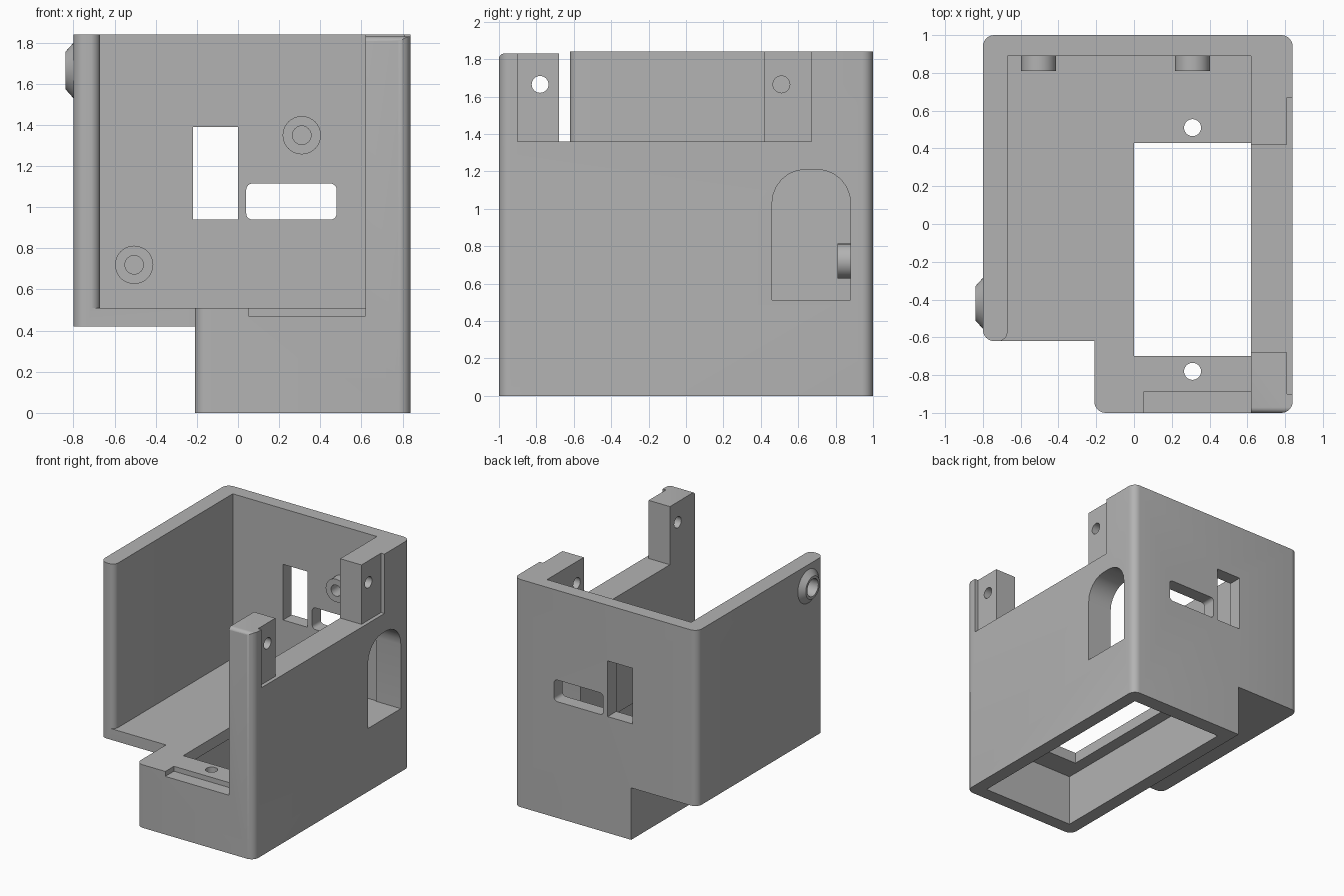
import bpy, bmesh, math
from mathutils import Matrix, Vector

cube = bpy.data.objects.get("Cube")
if cube:
    bpy.data.objects.remove(cube, do_unlink=True)

grey = bpy.data.materials.new("plain grey")
grey.use_nodes = True
GREY = (0.45, 0.45, 0.45, 1)
grey.diffuse_color = GREY
grey.node_tree.nodes["Principled BSDF"].inputs["Base Color"].default_value = GREY


def make_object(name, bm):
    bmesh.ops.recalc_face_normals(bm, faces=bm.faces)
    mesh = bpy.data.meshes.new(name)
    bm.to_mesh(mesh)
    bm.free()
    ob = bpy.data.objects.new(name, mesh)
    bpy.context.collection.objects.link(ob)
    return ob


def fillet(points, steps=6):
    """Round each (u, v, radius) right-angled corner of a closed outline."""
    out = []
    for i, (u, v, r) in enumerate(points):
        p = Vector((u, v))
        if not r:
            out.append(p)
            continue
        before = (Vector(points[i - 1][:2]) - p).normalized()
        after = (Vector(points[(i + 1) % len(points)][:2]) - p).normalized()
        centre = p + (before + after) * r
        for s in range(steps + 1):
            a = math.pi / 2 * s / steps
            out.append(centre - after * r * math.cos(a) - before * r * math.sin(a))
    return out


def prism(name, points, lo, hi, axis="z"):
    place = {"x": lambda u, v, w: (w, u, v),
             "y": lambda u, v, w: (u, w, v),
             "z": lambda u, v, w: (u, v, w)}[axis]
    bm = bmesh.new()
    face = bm.faces.new([bm.verts.new(place(p[0], p[1], lo)) for p in points])
    new = bmesh.ops.extrude_face_region(bm, geom=[face])["geom"]
    bmesh.ops.translate(bm, vec=place(0, 0, hi - lo),
                        verts=[g for g in new if isinstance(g, bmesh.types.BMVert)])
    return make_object(name, bm)


def rect(u0, u1, v0, v1, low=0, top=0):
    return fillet([(u0, v0, low), (u1, v0, low), (u1, v1, top), (u0, v1, top)])


def circle(u, v, r, n=32):
    return [(u + r * math.cos(math.tau * i / n), v + r * math.sin(math.tau * i / n))
            for i in range(n)]


def combine(body, tool, operation="DIFFERENCE"):
    tool.hide_render = True
    mod = body.modifiers.new("combine", "BOOLEAN")
    mod.operation, mod.solver, mod.object = operation, "EXACT", tool
    bpy.context.view_layer.objects.active = body
    bpy.ops.object.modifier_apply(modifier=mod.name)
    bpy.data.objects.remove(tool, do_unlink=True)


# Solid housing block with rounded upright corners
R = 0.06
housing = prism("housing", fillet([
    (-0.80, -0.62, R), (-0.21, -0.62, 0), (-0.21, -1, R),
    (0.84, -1, R), (0.84, 1, R), (-0.80, 1, R)]), 0, 1.84)

# Step under the left side
combine(housing, prism("step", rect(-1, -0.21, -1.2, 1.2), -0.2, 0.42))

# Open compartment, with the front end of the left wall rounded
combine(housing, prism("compartment", fillet([
    (0.62, 0.89, 0), (-0.67, 0.89, 0), (-0.67, -0.621, 0.05),
    (-0.725, -0.621, 0), (-0.725, -1.5, 0), (0.62, -1.5, 0)]), 0.51, 2.1))

# Hollow base and the floor opening above it
combine(housing, prism("base_hollow", rect(-0.10, 0.73, -0.89, 0.88), -0.2, 0.42))
combine(housing, prism("floor_opening", rect(0, 0.62, -0.70, 0.43), 0.3, 0.6))

# Shallow ledge at the front of the base
combine(housing, prism("front_ledge", rect(0.05, 0.62, -1.2, -0.89), 0.47, 0.6))

# Lowered right wall between two posts, and the thin outer recess on the posts
combine(housing, prism("wall_gap", rect(0.5, 1, -0.68, 0.42), 1.36, 2.1))
combine(housing, prism("post_recess", rect(0.81, 1, -0.90, 0.67), 1.36, 2.1))

# Rounded top of the front post
combine(housing, prism("post_top", fillet([
    (-1.2, 1.7, 0), (-1.001, 1.7, 0), (-1.001, 1.83, 0.03),
    (-0.6, 1.83, 0), (-0.6, 2.1, 0), (-1.2, 2.1, 0)]), 0.5, 1, "x"))

# Screw holes through the posts and the floor
for y in (-0.78, 0.51):
    combine(housing, prism("post_hole", circle(y, 1.665, 0.045), 0.5, 1, "x"))
    combine(housing, prism("floor_hole", circle(0.31, y, 0.045), 0.3, 0.6))

# Arched opening in the right wall
combine(housing, prism("arch", rect(0.46, 0.88, 0.511, 1.21, 0, 0.18), 0.55, 1, "x"))

# Slots in the back wall
combine(housing, prism("tall_slot", rect(-0.22, 0, 0.94, 1.39), 0.8, 1.2, "y"))
combine(housing, prism("wide_slot", rect(0.04, 0.48, 0.94, 1.115, 0.03, 0.03), 0.8, 1.2, "y"))

# Screw bosses inside the back wall
for x, z in ((-0.505, 0.72), (0.31, 1.35)):
    combine(housing, prism("boss", circle(x, z, 0.093), 0.81, 0.93, "y"), "UNION")
    combine(housing, prism("boss_hole", circle(x, z, 0.045), 0.7, 0.91, "y"))

# Tapered ring with a blind hole on the left wall
bm = bmesh.new()
bmesh.ops.create_cone(bm, cap_ends=True, segments=40, radius1=0.146, radius2=0.09, depth=0.05,
                      matrix=Matrix.Translation((-0.815, -0.42, 1.665))
                      @ Matrix.Rotation(-math.pi / 2, 4, "Y"))
combine(housing, make_object("ring", bm), "UNION")
combine(housing, prism("ring_hole", circle(-0.42, 1.665, 0.07), -1, -0.75, "x"))

# Finish
housing.data.materials.clear()
housing.data.materials.append(grey)
for poly in housing.data.polygons:
    poly.material_index = 0
bpy.ops.object.select_all(action="DESELECT")
housing.select_set(True)
bpy.context.view_layer.objects.active = housing
bpy.ops.object.shade_smooth_by_angle(angle=math.radians(30))
